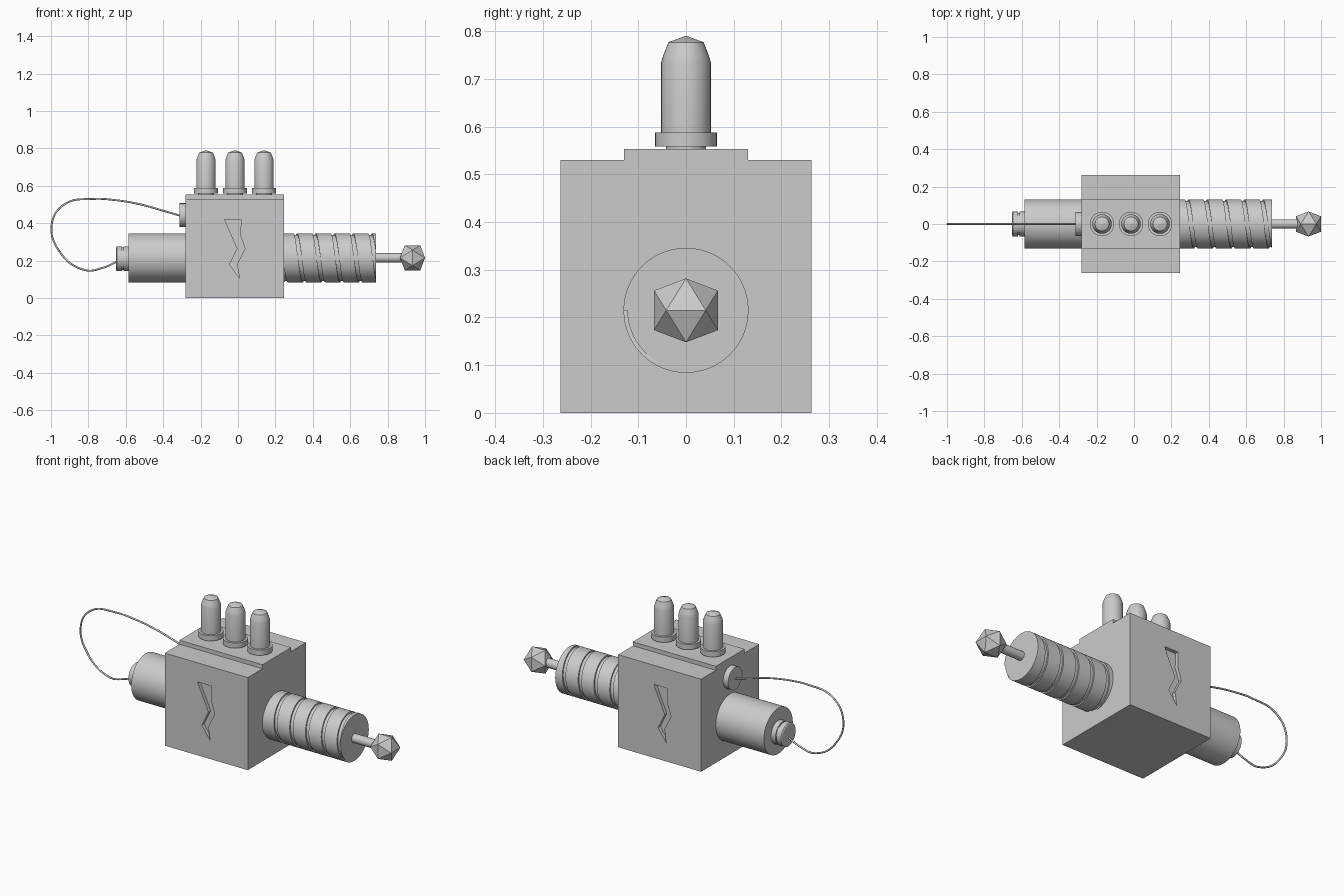
import bpy, bmesh, math
from mathutils import Vector

if "Cube" in bpy.data.objects:
    bpy.data.objects.remove(bpy.data.objects["Cube"])

AXIS_Z = 0.215


def make_object(name, bm, smooth=False):
    bmesh.ops.recalc_face_normals(bm, faces=bm.faces[:])
    mesh = bpy.data.meshes.new(name)
    bm.to_mesh(mesh)
    bm.free()
    ob = bpy.data.objects.new(name, mesh)
    bpy.context.collection.objects.link(ob)
    bpy.ops.object.select_all(action='DESELECT')
    ob.select_set(True)
    bpy.context.view_layer.objects.active = ob
    if smooth:
        bpy.ops.object.shade_smooth_by_angle(angle=math.radians(30))
    return ob


def extrude(name, points, offset):
    """Extrude a closed 3D outline by a vector."""
    bm = bmesh.new()
    face = bm.faces.new([bm.verts.new(p) for p in points])
    out = bmesh.ops.extrude_face_region(bm, geom=[face])
    verts = [g for g in out['geom'] if isinstance(g, bmesh.types.BMVert)]
    bmesh.ops.translate(bm, vec=Vector(offset), verts=verts)
    return make_object(name, bm)


def lathe(name, profile, place, n=48):
    """Revolve (radius, height) points; place maps (u, v, height) to 3D."""
    bm = bmesh.new()
    rings = []
    for r, h in profile:
        rings.append([bm.verts.new(place(r * math.cos(a), r * math.sin(a), h))
                      for a in (2 * math.pi * i / n for i in range(n))])
    for a, b in zip(rings, rings[1:]):
        for i in range(n):
            j = (i + 1) % n
            bm.faces.new((a[i], a[j], b[j], b[i]))
    bm.faces.new(rings[0])
    bm.faces.new(rings[-1])
    return make_object(name, bm, True)


def along_x(z):
    return lambda u, v, h: (h, -u, z + v)


# Housing with raised top strip
body = extrude("housing", [(-0.28, y, z) for y, z in (
    (-0.263, 0), (0.263, 0), (0.263, 0.53), (0.13, 0.53),
    (0.13, 0.553), (-0.13, 0.553), (-0.13, 0.53), (-0.263, 0.53))], (0.526, 0, 0))

# Engraved zigzag on front and back
zigzag = [(-0.072, 0.42), (-0.003, 0.265), (-0.045, 0.18), (0.008, 0.105),
          (-0.005, 0.18), (0.037, 0.265), (0.013, 0.335), (0.016, 0.42)]
for side in (-1, 1):
    pts = [(x if side < 0 else -0.052 - x, side * 0.243, z) for x, z in zigzag]
    cutter = extrude("zigzag_cutter", pts, (0, side * 0.1, 0))
    cutter.hide_render = True
    mod = body.modifiers.new("engrave", 'BOOLEAN')
    mod.operation = 'DIFFERENCE'
    mod.solver = 'EXACT'
    mod.object = cutter
    bpy.context.view_layer.objects.active = body
    bpy.ops.object.modifier_apply(modifier=mod.name)
    bpy.data.objects.remove(cutter)

# Three tubes on top
for k, x in enumerate((-0.171, -0.016, 0.139)):
    lathe(f"tube_{k + 1}", [
        (0.042, 0.545), (0.042, 0.558), (0.065, 0.558), (0.065, 0.588),
        (0.052, 0.588), (0.052, 0.735), (0.047, 0.752), (0.037, 0.777),
        (0.002, 0.79)], lambda u, v, h: (x + u, v, h), 32)

# Rear barrel, its stepped cap and the cable socket
lathe("rear_barrel", [(0.131, -0.585), (0.131, -0.26)], along_x(AXIS_Z), 64)
lathe("rear_cap", [(0.06, -0.652), (0.066, -0.648), (0.066, -0.62),
                   (0.06, -0.62), (0.06, -0.613), (0.066, -0.613),
                   (0.066, -0.57)], along_x(0.21))
lathe("cable_socket", [(0.064, -0.312), (0.064, -0.27)], along_x(0.443))

# Front barrel core and the rod
lathe("barrel_core", [(0.123, 0.2), (0.123, 0.737)], along_x(AXIS_Z), 64)
lathe("tip_rod", [(0.025, 0.72), (0.025, 0.91)], along_x(AXIS_Z), 24)

# Wide band wound round the core, leaving a narrow spiral groove
PITCH, GAP, STEPS = 0.1, 0.02, 64
bm = bmesh.new()
prev = None
for i in range(int(6.6 * STEPS)):
    t = i / STEPS - 1
    groove = 0.7405 - PITCH * t
    lo, hi = (max(0.2, min(0.737, v)) for v in (groove - PITCH, groove - GAP))
    a = 2 * math.pi * t
    ring = [bm.verts.new((x, -r * math.cos(a), AXIS_Z + r * math.sin(a)))
            for x, r in ((lo, 0.12), (hi, 0.12), (hi, 0.131), (lo, 0.131))]
    if prev:
        for j in range(4):
            k = (j + 1) % 4
            bm.faces.new((prev[j], prev[k], ring[k], ring[j]))
    else:
        bm.faces.new(ring)
    prev = ring
bm.faces.new(prev)
make_object("wound_band", bm, True)

# Faceted twenty-sided tip
phi = (1 + 5 ** 0.5) / 2
bm = bmesh.new()
for a in (-1, 1):
    for b in (-phi, phi):
        for p in ((b, a, 0), (0, b, a), (a, 0, b)):
            bm.verts.new(Vector(p) * 0.0414 + Vector((0.933, 0, AXIS_Z)))
bmesh.ops.convex_hull(bm, input=bm.verts[:])
make_object("faceted_tip", bm)

# Looping cable
path = [(-0.29, 0.435), (-0.40, 0.467), (-0.527, 0.502), (-0.66, 0.524),
        (-0.773, 0.53), (-0.925, 0.503), (-0.995, 0.40), (-0.955, 0.25),
        (-0.815, 0.149), (-0.72, 0.163), (-0.64, 0.198)]
curve = bpy.data.curves.new("cable", 'CURVE')
curve.dimensions = '3D'
curve.bevel_depth = 0.005
curve.bevel_resolution = 2
curve.use_fill_caps = True
spline = curve.splines.new('BEZIER')
spline.bezier_points.add(len(path) - 1)
for bp, (x, z) in zip(spline.bezier_points, path):
    bp.co = (x, 0, z)
    bp.handle_left_type = bp.handle_right_type = 'AUTO'
bpy.context.collection.objects.link(bpy.data.objects.new("cable", curve))
